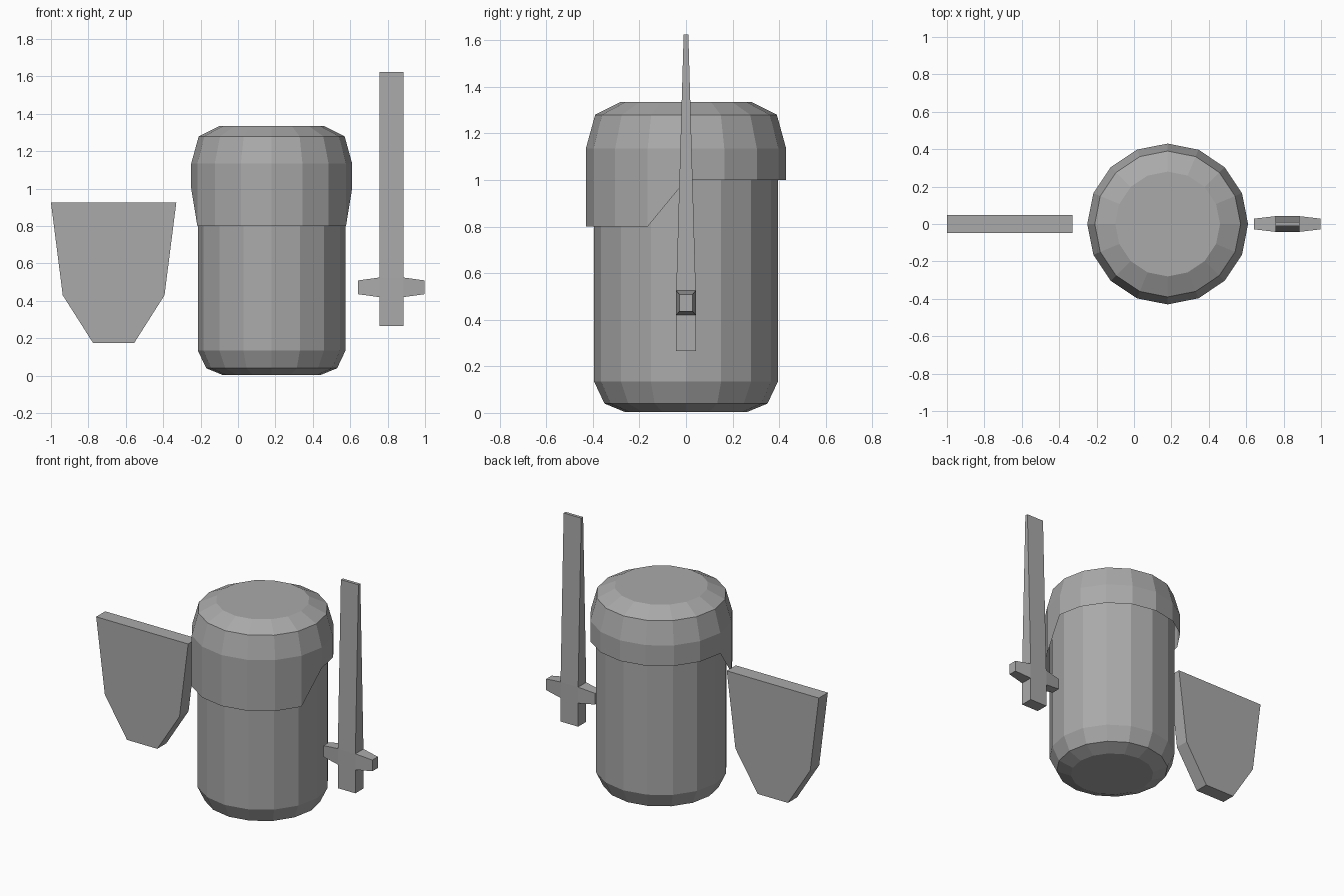
import bpy
import bmesh
from math import cos, sin, tau
from mathutils import Vector

cube = bpy.data.objects.get("Cube")
if cube:
    bpy.data.objects.remove(cube, do_unlink=True)

grey = bpy.data.materials.new("plain grey")
grey.use_nodes = True
grey.diffuse_color = (0.4, 0.4, 0.4, 1)
grey.node_tree.nodes["Principled BSDF"].inputs["Base Color"].default_value = grey.diffuse_color

SIDES = 16
BODY_X = 0.18


def finish(name, bm):
    """Turn a bmesh into a flat-shaded object."""
    bmesh.ops.recalc_face_normals(bm, faces=bm.faces[:])
    mesh = bpy.data.meshes.new(name)
    bm.to_mesh(mesh)
    bm.free()
    mesh.materials.append(grey)
    obj = bpy.data.objects.new(name, mesh)
    bpy.context.collection.objects.link(obj)
    return obj


def lathe(profile, cap_bottom):
    """Stack rings of (radius, height) about the body axis."""
    bm = bmesh.new()
    rings = []
    for r, z in profile:
        angles = [tau * i / SIDES for i in range(SIDES)]
        rings.append([bm.verts.new((BODY_X + r * cos(a), r * sin(a), z)) for a in angles])
    for low, high in zip(rings, rings[1:]):
        for i in range(SIDES):
            j = (i + 1) % SIDES
            bm.faces.new((low[i], low[j], high[j], high[i]))
    bm.faces.new(rings[-1])
    if cap_bottom:
        bm.faces.new(rings[0])
    return bm, rings


def extrude(bm, face, offset, scale=(1, 1, 1)):
    """Extrude one face, move it and scale it about its centre."""
    new = bmesh.ops.extrude_discrete_faces(bm, faces=[face])["faces"][0]
    centre = new.calc_center_median()
    for v in new.verts:
        d = v.co - centre
        v.co = centre + Vector(offset) + Vector(a * s for a, s in zip(d, scale))
    return new


# Rounded barrel body, its top hidden inside the helmet
base = [(0.26, 0.003), (0.35, 0.04), (0.395, 0.135)]
body, _ = lathe(base + [(r, 1.3 - z) for r, z in reversed(base)], True)
finish("body", body)

# Open helmet shell, hanging lower over the front half
helmet, rings = lathe([(0.43, 1.0), (0.43, 1.135), (0.39, 1.28), (0.28, 1.335)], False)
for v in rings[0]:
    if v.co.y < -0.01:
        v.co.z = 0.8
finish("helmet", helmet)

# Flat shield with a tapered lower edge
shield = bmesh.new()
half = [(0.335, 0.925), (0.272, 0.43), (0.11, 0.175)]
outline = half + [(-x, z) for x, z in reversed(half)]
plate = shield.faces.new([shield.verts.new((x - 0.665, -0.047, z)) for x, z in outline])
back = bmesh.ops.extrude_face_region(shield, geom=[plate], use_keep_orig=True)["geom"]
for v in back:
    if isinstance(v, bmesh.types.BMVert):
        v.co.y = 0.047
finish("shield", shield)

# Sword: grip, guard block with two tapered arms, and thinning blade
sword = bmesh.new()
corners = [(0.756, -0.042), (0.884, -0.042), (0.884, 0.042), (0.756, 0.042)]
bottom = sword.faces.new([sword.verts.new((x, y, 0.265)) for x, y in corners])
pommel = sword.faces.new([sword.verts.new(v.co) for v in reversed(bottom.verts[:])])
top = extrude(sword, bottom, (0, 0, 0.155))
top = extrude(sword, top, (0, 0, 0.105))
extrude(sword, top, (0, 0, 1.1), (1, 0.24, 1))
bmesh.ops.remove_doubles(sword, verts=sword.verts[:], dist=0.0001)
sword.normal_update()
arms = [f for f in sword.faces
        if 0.42 < f.calc_center_median().z < 0.525 and abs(f.normal.x) > 0.9]
for f in arms:
    side = 1 if f.calc_center_median().x > 0.82 else -1
    extrude(sword, f, (side * 0.114, 0, 0), (1, 0.68, 0.7))
finish("sword", sword)
